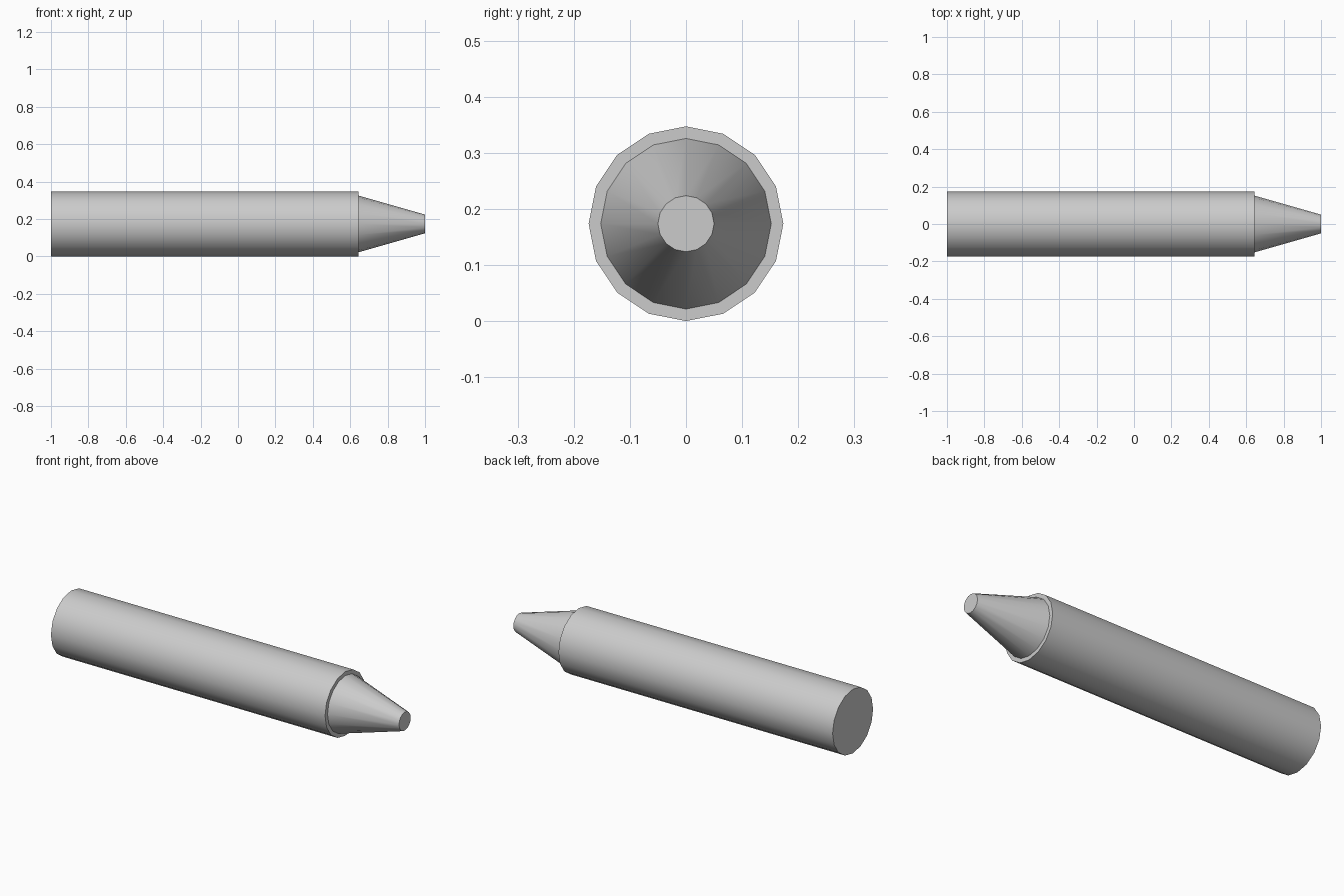
import bpy, bmesh, math

if "Cube" in bpy.data.objects:
    bpy.data.objects.remove(bpy.data.objects["Cube"])

SIDES = 16
AXIS_Z = 0.1735


def lathe_x(name, profile):
    """Revolve (x, radius) points around the long axis and cap both ends."""
    bm = bmesh.new()
    rings = []
    for x, r in profile:
        rings.append([bm.verts.new((x,
                                    r * math.cos(2 * math.pi * i / SIDES),
                                    r * math.sin(2 * math.pi * i / SIDES)))
                      for i in range(SIDES)])
    for a, b in zip(rings, rings[1:]):
        for i in range(SIDES):
            j = (i + 1) % SIDES
            bm.faces.new((a[i], a[j], b[j], b[i]))
    bm.faces.new(rings[0])
    bm.faces.new(rings[-1])
    bmesh.ops.recalc_face_normals(bm, faces=bm.faces)
    mesh = bpy.data.meshes.new(name)
    bm.to_mesh(mesh)
    bm.free()
    obj = bpy.data.objects.new(name, mesh)
    bpy.context.collection.objects.link(obj)
    obj.location.z = AXIS_Z
    bpy.ops.object.select_all(action='DESELECT')
    obj.select_set(True)
    bpy.context.view_layer.objects.active = obj
    bpy.ops.object.shade_smooth_by_angle(angle=math.radians(30))
    return obj


# Crayon: straight barrel, small stepped shoulder, tapered blunt tip
lathe_x("crayon", [(-1.0, 0.1735), (0.643, 0.1735), (0.643, 0.152), (1.0, 0.05)])
